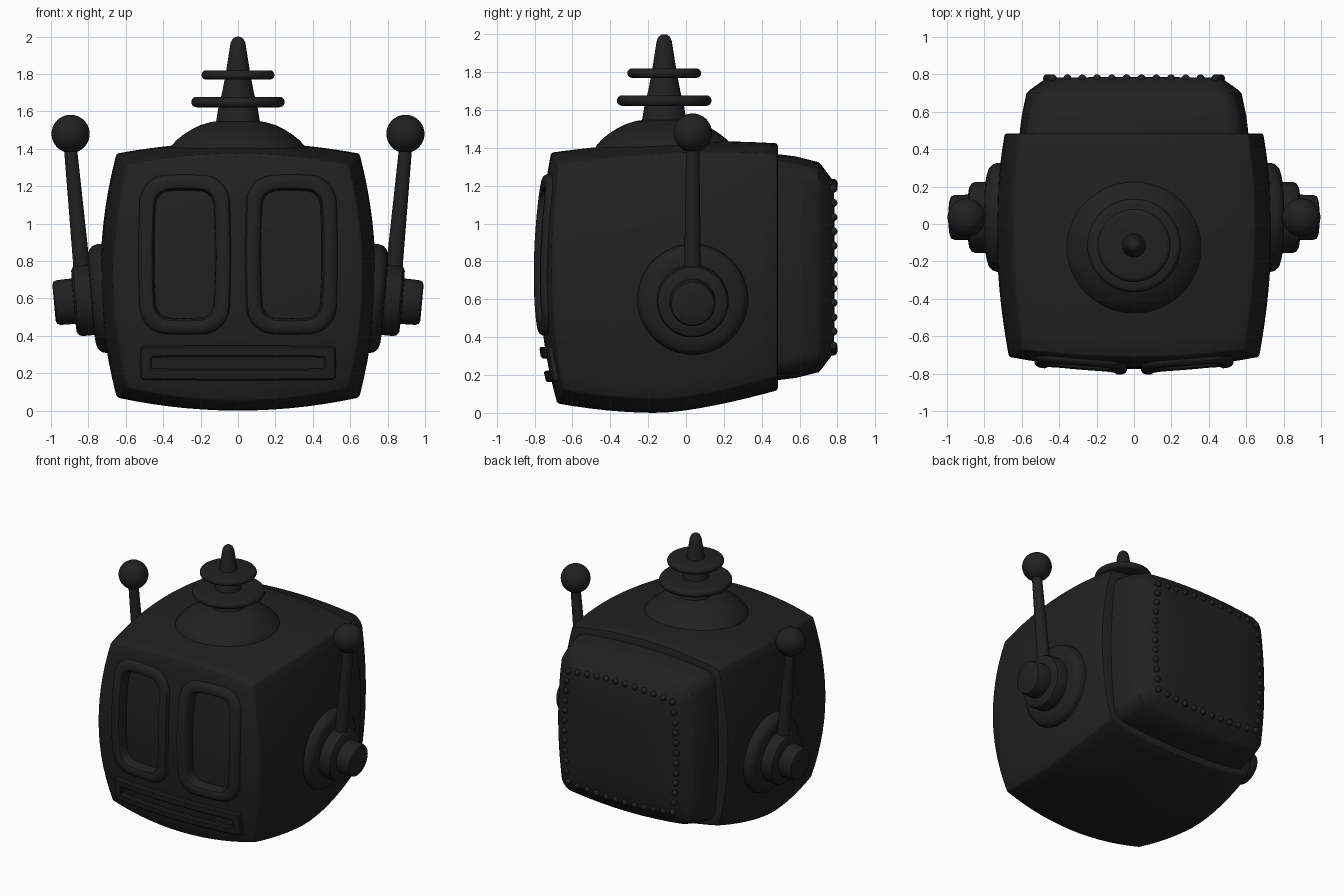
import bpy, bmesh, math
from mathutils import Vector, Matrix

if "Cube" in bpy.data.objects:
    bpy.data.objects.remove(bpy.data.objects["Cube"])

black = bpy.data.materials.new("black")
black.diffuse_color = (0.015, 0.015, 0.015, 1)
black.use_nodes = True
black.node_tree.nodes["Principled BSDF"].inputs["Base Color"].default_value = black.diffuse_color


def finish(name, bm, mirror=False):
    bmesh.ops.recalc_face_normals(bm, faces=bm.faces[:])
    me = bpy.data.meshes.new(name)
    bm.to_mesh(me)
    bm.free()
    me.materials.append(black)
    ob = bpy.data.objects.new(name, me)
    bpy.context.collection.objects.link(ob)
    if mirror:
        ob.modifiers.new("mirror", 'MIRROR').use_clip = False
    return ob


def loft(bm, loops, ring=False, caps=False):
    rows = [[bm.verts.new(p) for p in lp] for lp in loops]
    pairs = list(zip(rows, rows[1:])) + ([(rows[-1], rows[0])] if ring else [])
    for a, b in pairs:
        for i in range(len(a)):
            j = (i + 1) % len(a)
            bm.faces.new((a[i], a[j], b[j], b[i]))
    if caps:
        for row in (rows[0], rows[-1]):
            c = bm.verts.new(sum((v.co for v in row), Vector()) / len(row))
            for i in range(len(row)):
                bm.faces.new((row[i], row[(i + 1) % len(row)], c))


def revolve(name, profile, matrix, mirror=False, seg=48):
    bm = bmesh.new()
    loft(bm, [[matrix @ Vector((r * math.cos(a), r * math.sin(a), t))
               for a in (2 * math.pi * i / seg for i in range(seg))]
              for r, t in profile], caps=True)
    return finish(name, bm, mirror)


def round_rect(hx, hz, r, bulge=0.0, k=6, n=8):
    """Rounded rectangle around the origin, its sides optionally bowed out."""
    corners = [(1, 1, 0), (-1, 1, 90), (-1, -1, 180), (1, -1, 270)]
    arcs = []
    for sx, sz, a0 in corners:
        arcs.append([Vector((sx * (hx - r) + r * math.cos(math.radians(a0 + 90 * i / k)),
                             sz * (hz - r) + r * math.sin(math.radians(a0 + 90 * i / k))))
                     for i in range(k + 1)])
    pts = []
    for i, arc in enumerate(arcs):
        nxt = arcs[(i + 1) % 4][0]
        pts += arc + [arc[-1].lerp(nxt, j / n) for j in range(1, n)]
    return [(x + math.copysign(bulge, x) * (1 - (z / hz) ** 2) * min(1, abs(x) / hx),
             z + math.copysign(bulge, z) * (1 - (x / hx) ** 2) * min(1, abs(z) / hz))
            for x, z in pts]


def front_y(x, z):
    """Curved face of the head."""
    w = (z - 0.72) / 0.67
    return -0.775 + 0.065 * (x / 0.67) ** 2 + (0.065 if w > 0 else 0.095) * w * w


def face_loops(cx, cz, hx, hz, r, bulge, steps):
    """Loops laid on the face; each step is (inset, height, shrink)."""
    out = []
    for inset, h, s in steps:
        pts = round_rect(hx - inset, hz - inset, max(r - inset * 0.8, 0.008), bulge)
        out.append([(cx + s * x, front_y(cx + s * x, cz + s * z) - h, cz + s * z) for x, z in pts])
    return out


# head: a bulging box
bm = bmesh.new()
bmesh.ops.create_cube(bm, size=2)
bmesh.ops.subdivide_edges(bm, edges=bm.edges[:], cuts=13, use_grid_fill=True)
for vert in bm.verts:
    u, v, w = vert.co
    fy = 1 - (0.09 if v < 0.15 else 0.06) * ((v - 0.15) / (1.15 if v < 0.15 else 0.85)) ** 2
    x = u * (0.65 + 0.085 * (1 - w * w)) * fy
    top = 1.435 - 0.06 * ((v - 0.4) / 1.4) ** 2 - 0.06 * u * u
    low = (0.05 * ((v + 0.1) / 0.9) ** 2 if v < -0.1 else 0.12 * ((v + 0.1) / 1.1) ** 1.5) + 0.07 * u * u
    z = low + (top - low) * (w + 1) / 2
    yf = front_y(x, z)
    vert.co = (x, yf + (0.485 - yf) * (v + 1) / 2, z)
head = finish("head", bm)
bev = head.modifiers.new("soft_edges", 'BEVEL')
bev.width, bev.segments, bev.angle_limit = 0.012, 2, math.radians(40)

# eye sockets and raised eye frames
eye = (0.285, 0.835, 0.235, 0.415, 0.13, 0.012)
bm = bmesh.new()
loft(bm, face_loops(*eye, [(0.07, h, s) for h, s in
     ((0.1, 0.1), (0.1, 0.5), (0.1, 1), (-0.055, 1), (-0.055, 0.7), (-0.055, 0.4), (-0.055, 0.1))]), caps=True)
cutter = finish("eye_cutter", bm, True)
cutter.hide_render = True
cut = head.modifiers.new("sockets", 'BOOLEAN')
cut.operation, cut.object, cut.solver = 'DIFFERENCE', cutter, 'EXACT'

bm = bmesh.new()
loft(bm, face_loops(*eye, [(0, -0.02, 1), (0, 0.01, 1), (0.008, 0.023, 1), (0.025, 0.03, 1),
     (0.052, 0.03, 1), (0.072, 0.02, 1), (0.08, 0.005, 1), (0.085, -0.065, 1)]), ring=True)
finish("eye_frame", bm, True)

# mouth frame with a slot
bm = bmesh.new()
loft(bm, face_loops(0, 0.255, 0.52, 0.09, 0.015, 0.003, [(0, -0.02, 1), (0, 0.022, 1), (0.008, 0.03, 1),
     (0.052, 0.03, 1), (0.06, 0.022, 1), (0.06, -0.02, 1)]), ring=True)
finish("mouth_frame", bm)

# back pack box
bm = bmesh.new()
loops = []
for y, hx, hz, b in ((0.44, 0.575, 0.56, 0.04), (0.50, 0.57, 0.555, 0.04), (0.58, 0.56, 0.545, 0.04),
                     (0.70, 0.535, 0.515, 0.04), (0.715, 0.52, 0.50, 0.04), (0.775, 0.445, 0.43, 0.03),
                     (0.782, 0.43, 0.415, 0.03), (0.785, 0.2, 0.2, 0.01)):
    loops.append([(x, y, z + 0.77) for x, z in round_rect(hx, hz, 0.07, b)])
loft(bm, loops, caps=True)
finish("back_pack", bm)

# rivets round the back panel
bm = bmesh.new()
N = 11
for i in range(N):
    s = -1 + 2 * i / N
    bow = 0.03 * (1 - s * s)
    for x, z in ((s * 0.435, 0.415 + bow), (-s * 0.435, -0.415 - bow),
                 (0.435 + bow, -s * 0.415), (-0.435 - bow, s * 0.415)):
        bmesh.ops.create_uvsphere(bm, u_segments=12, v_segments=8, radius=0.022,
                                  matrix=Matrix.Translation((x, 0.778, z + 0.77)))
finish("rivets", bm)

# dome, spire and its two discs
crown = Matrix.Translation((0, -0.115, 0))
revolve("dome", [(0.375, 1.36), (0.36, 1.41), (0.33, 1.445), (0.29, 1.477), (0.25, 1.502), (0.2, 1.527),
                 (0.15, 1.542), (0.1, 1.55)], crown)
revolve("spire", [(0.12, 1.53), (0.105, 1.62), (0.085, 1.7), (0.066, 1.8), (0.05, 1.9), (0.04, 1.965),
                  (0.03, 1.987), (0.015, 1.998), (0.003, 2.0)], crown)
for name, R, z, h in (("lower_disc", 0.25, 1.65, 0.028), ("upper_disc", 0.195, 1.795, 0.025)):
    rim = [(R - h + h * math.cos(a), z + h * math.sin(a))
           for a in (math.radians(-90 + 22.5 * i) for i in range(9))]
    revolve(name, [(0.06, z - h)] + rim + [(0.06, z + h)], crown)

# stepped ears, tilted slightly downwards
axis = Vector((1, 0, -0.09))
ear = Matrix.Translation((0.66, 0.035, 0.605)) @ axis.to_track_quat('Z', 'Y').to_matrix().to_4x4()
revolve("ear", [(0.295, -0.06), (0.292, 0.07), (0.284, 0.095), (0.265, 0.113), (0.235, 0.122), (0.19, 0.125),
                (0.19, 0.19), (0.183, 0.207), (0.165, 0.218), (0.122, 0.22), (0.12, 0.3), (0.113, 0.318),
                (0.095, 0.325), (0.04, 0.325)], ear, True)

# antenna rods and balls
a, b = Vector((0.825, 0.035, 0.65)), Vector((0.9, 0.035, 1.45))
rod = Matrix.Translation(a) @ (b - a).to_track_quat('Z', 'Y').to_matrix().to_4x4()
revolve("antenna_rod", [(0.046, 0), (0.034, (b - a).length)], rod, True, 24)
bm = bmesh.new()
bmesh.ops.create_uvsphere(bm, u_segments=32, v_segments=20, radius=0.102,
                          matrix=Matrix.Translation((0.895, 0.035, 1.48)))
finish("antenna_ball", bm, True)

# bake modifiers, drop the cutter, shade
parts = [o for o in bpy.context.collection.objects if o != cutter]
for o in bpy.context.collection.objects:
    o.select_set(o != cutter)
bpy.context.view_layer.objects.active = head
bpy.ops.object.convert(target='MESH')
bpy.data.objects.remove(cutter)
bpy.ops.object.shade_smooth_by_angle(angle=math.radians(35))
